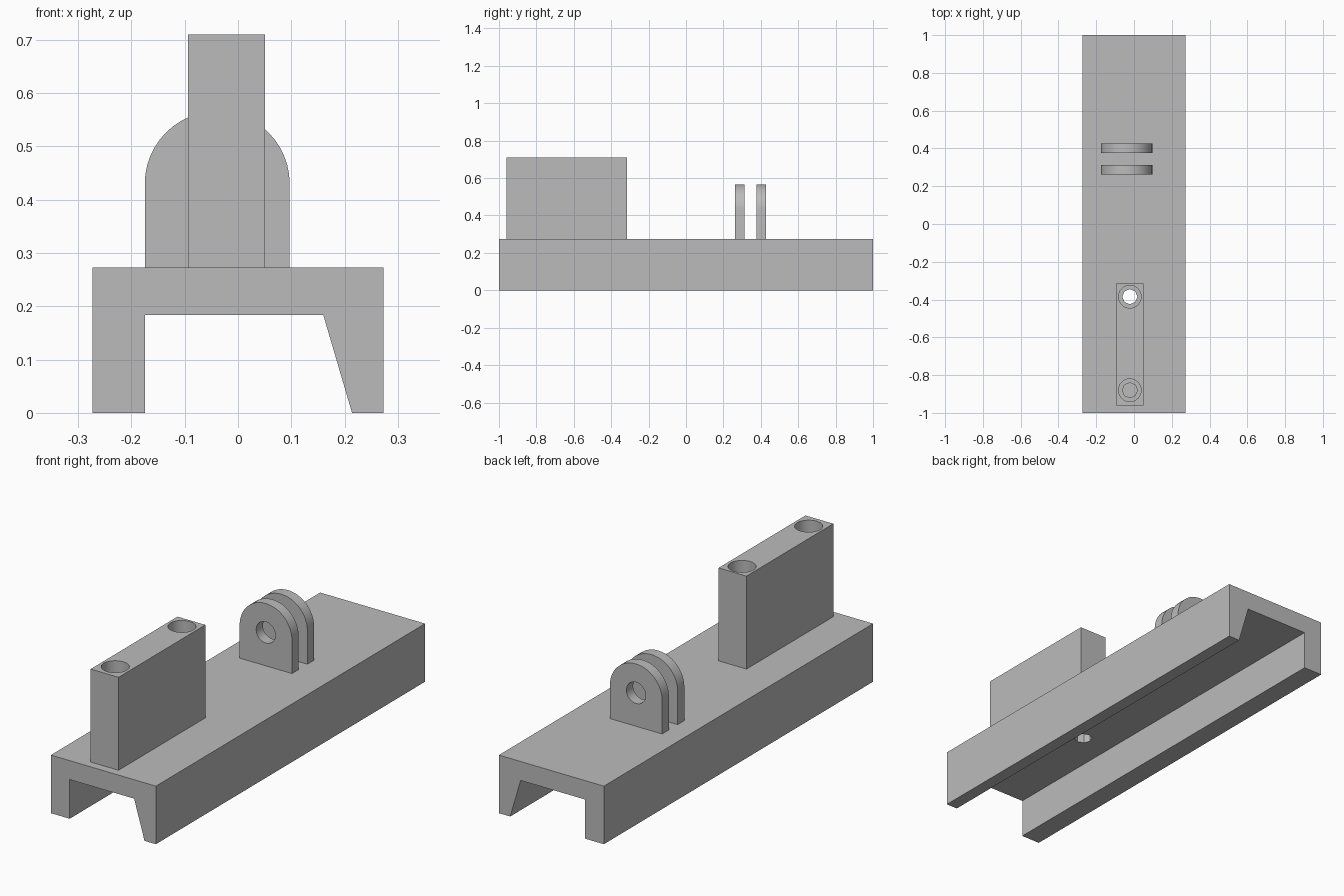
import bpy
import bmesh
from math import cos, sin, pi, radians
from mathutils import Vector

if "Cube" in bpy.data.objects:
    bpy.data.objects.remove(bpy.data.objects["Cube"], do_unlink=True)

grey = bpy.data.materials.new("plain grey")
grey.use_nodes = True
GREY = (0.5, 0.5, 0.5, 1)
grey.diffuse_color = GREY
grey.node_tree.nodes["Principled BSDF"].inputs["Base Color"].default_value = GREY


def extrude(name, outline, y0, y1):
    """Extrude an x-z outline along y."""
    bm = bmesh.new()
    face = bm.faces.new([bm.verts.new((x, y0, z)) for x, z in outline])
    moved = bmesh.ops.extrude_face_region(bm, geom=[face])["geom"]
    verts = [v for v in moved if isinstance(v, bmesh.types.BMVert)]
    bmesh.ops.translate(bm, verts=verts, vec=(0, y1 - y0, 0))
    bmesh.ops.recalc_face_normals(bm, faces=bm.faces)
    mesh = bpy.data.meshes.new(name)
    bm.to_mesh(mesh)
    bm.free()
    mesh.materials.append(grey)
    obj = bpy.data.objects.new(name, mesh)
    bpy.context.collection.objects.link(obj)
    return obj


def drill(obj, start, end, radius, sides):
    """Cut a round hole from start to end."""
    start, end = Vector(start), Vector(end)
    axis = end - start
    bpy.ops.mesh.primitive_cylinder_add(
        vertices=sides, radius=radius, depth=axis.length,
        location=(start + end) / 2,
        rotation=axis.to_track_quat('Z', 'Y').to_euler())
    cutter = bpy.context.object
    cutter.hide_render = True
    cutter.data.materials.append(grey)
    mod = obj.modifiers.new("hole", 'BOOLEAN')
    mod.operation, mod.solver, mod.object = 'DIFFERENCE', 'EXACT', cutter
    bpy.context.view_layer.objects.active = obj
    bpy.ops.object.modifier_apply(modifier=mod.name)
    bpy.data.objects.remove(cutter, do_unlink=True)


def smooth(obj):
    bpy.ops.object.select_all(action='DESELECT')
    obj.select_set(True)
    bpy.context.view_layer.objects.active = obj
    bpy.ops.object.shade_smooth_by_angle(angle=radians(30))


TOP = 0.273
SINK = 0.01

# Channel base with one upright and one sloping inner wall
base = extrude("channel_base", [
    (-0.273, 0), (-0.175, 0), (-0.175, 0.184), (0.16, 0.184),
    (0.214, 0), (0.273, 0), (0.273, TOP), (-0.273, TOP)], -1, 1)

# Upright block with two stepped holes
block = extrude("upright_block", [
    (-0.094, TOP - SINK), (0.051, TOP - SINK),
    (0.051, 0.71), (-0.094, 0.71)], -0.96, -0.315)
HOLE_X = -0.022
for y in (-0.385, -0.88):
    drill(block, (HOLE_X, y, 0.35), (HOLE_X, y, 0.8), 0.06, 32)
    drill(block, (HOLE_X, y, 0.2), (HOLE_X, y, 0.4), 0.04, 8)

# Only the rear hole passes right through the base
drill(base, (HOLE_X, -0.385, 0.1), (HOLE_X, -0.385, 0.4), 0.04, 8)

# Pair of rounded lugs with a shared pin hole
PIN_X, PIN_Z, R = -0.039, 0.43, 0.136
arch = [(PIN_X + R * cos(pi * i / 24), PIN_Z + R * sin(pi * i / 24))
        for i in range(25)]
feet = [(PIN_X - R, TOP - SINK), (PIN_X + R, TOP - SINK)]
for name, y in (("front_lug", 0.262), ("rear_lug", 0.377)):
    lug = extrude(name, arch + feet, y, y + 0.05)
    drill(lug, (PIN_X, y - 0.1, PIN_Z), (PIN_X, y + 0.15, PIN_Z), 0.05, 32)
    smooth(lug)
smooth(block)
